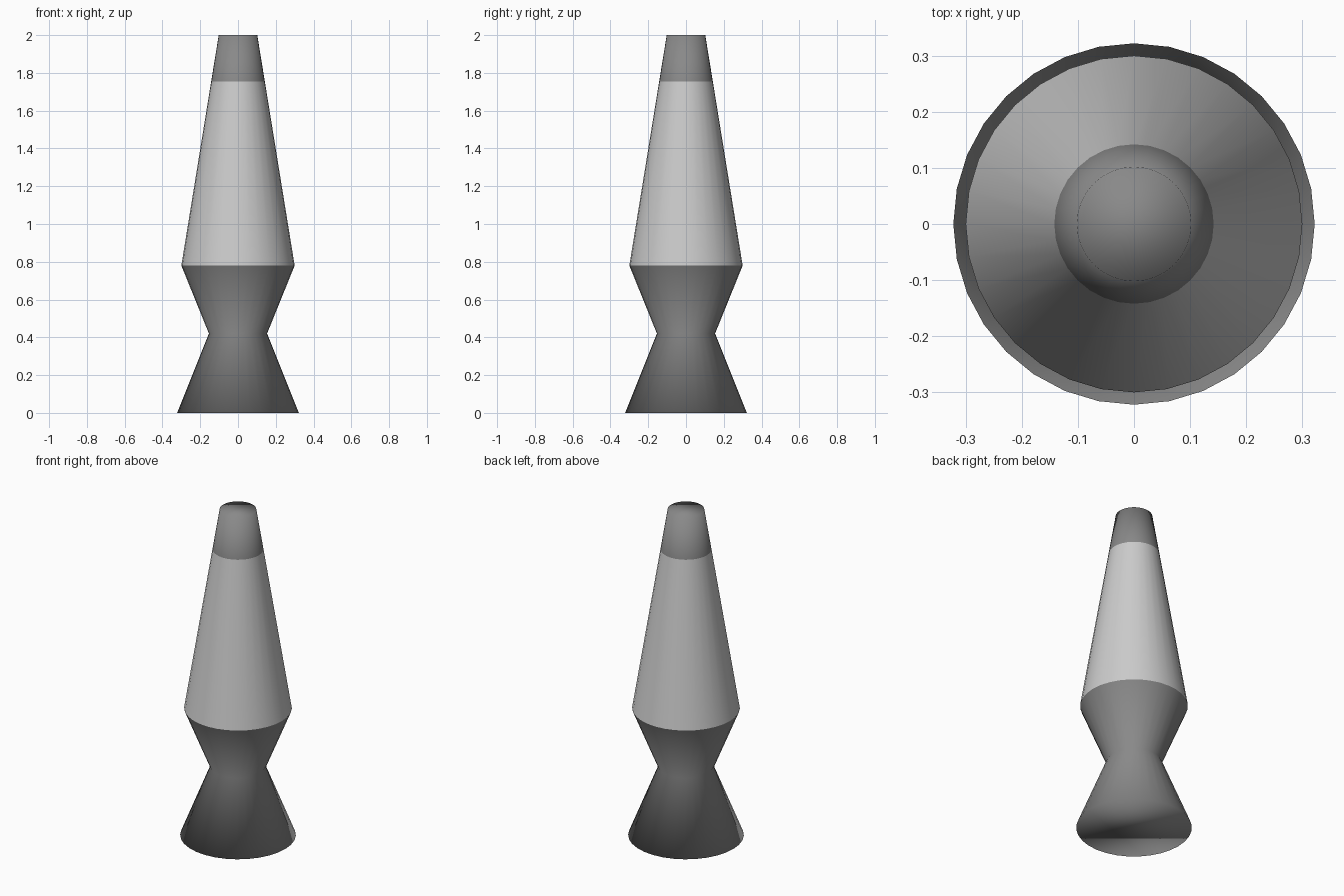
import bpy, bmesh
from math import cos, sin, tau

if "Cube" in bpy.data.objects:
    bpy.data.objects.remove(bpy.data.objects["Cube"])

SIDES = 32


def material(name, grey):
    mat = bpy.data.materials.new(name)
    mat.diffuse_color = (grey, grey, grey, 1)
    mat.use_nodes = True
    mat.node_tree.nodes["Principled BSDF"].inputs["Base Color"].default_value = mat.diffuse_color
    return mat


def lathe(name, profile, mat=None, cap_bottom=False, cap_top=False):
    """Revolve (radius, z) points around z, optionally closing the ends."""
    bm = bmesh.new()
    rings = [[bm.verts.new((r * cos(tau * i / SIDES), r * sin(tau * i / SIDES), z))
              for i in range(SIDES)] for r, z in profile]
    for low, high in zip(rings, rings[1:]):
        for i in range(SIDES):
            j = (i + 1) % SIDES
            bm.faces.new((low[i], low[j], high[j], high[i]))
    if cap_bottom:
        bm.faces.new(rings[0][::-1])
    if cap_top:
        bm.faces.new(rings[-1])
    for face in bm.faces:
        face.smooth = True
    mesh = bpy.data.meshes.new(name)
    bm.to_mesh(mesh)
    bm.free()
    obj = bpy.data.objects.new(name, mesh)
    bpy.context.collection.objects.link(obj)
    if mat:
        mesh.materials.append(mat)
    return obj


metal = material("dark_metal", 0.25)

# Hourglass base
lathe("base", [(0.322, 0), (0.154, 0.42), (0.30, 0.78)], metal, cap_bottom=True)
# Tapered glass vessel
lathe("glass", [(0.30, 0.78), (0.142, 1.755)])
# Metal cap continuing the taper
lathe("cap", [(0.142, 1.755), (0.102, 2.0)], metal, cap_top=True)
